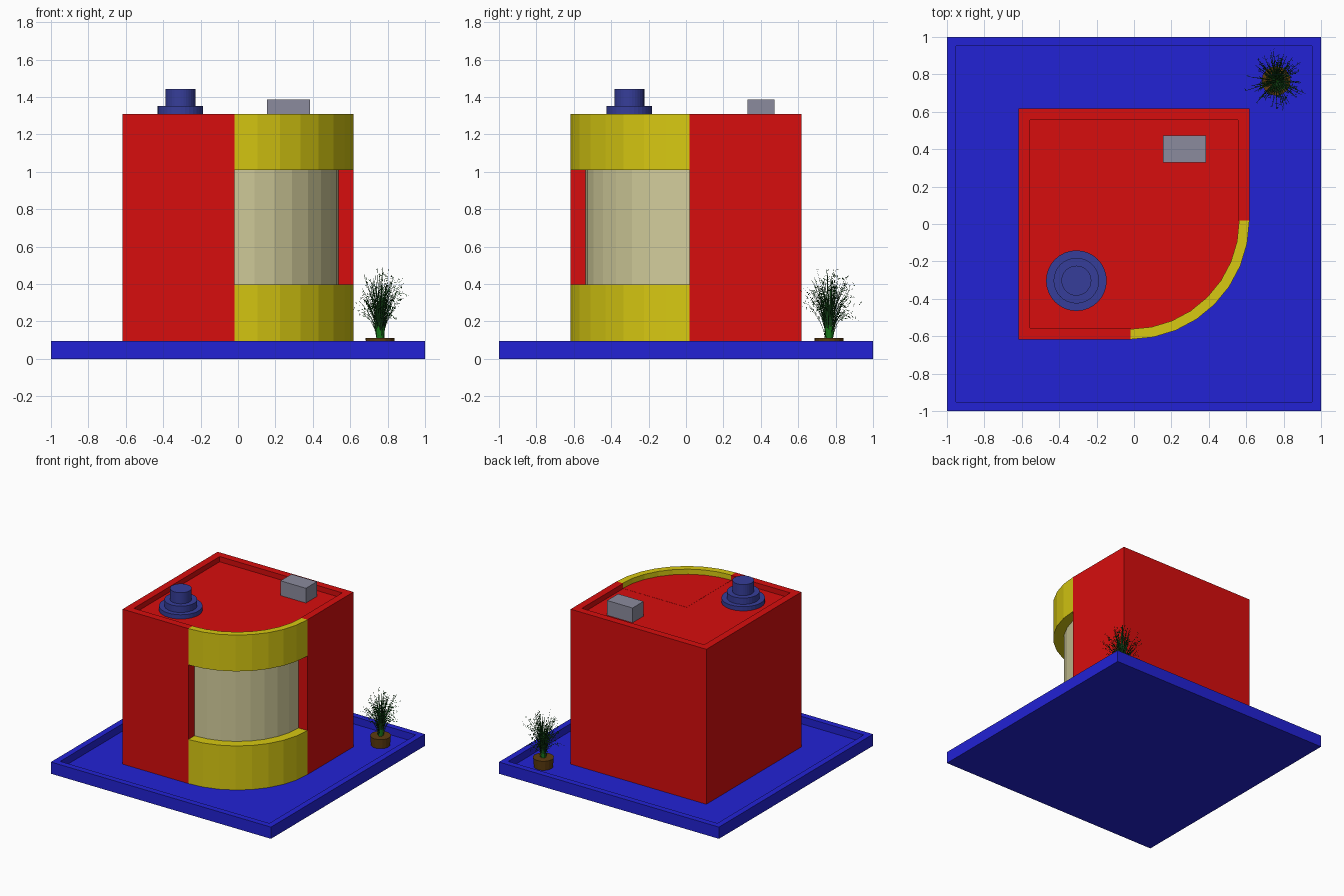
import bpy, bmesh, math, random
from mathutils import Vector

if "Cube" in bpy.data.objects:
    bpy.data.objects.remove(bpy.data.objects["Cube"])

random.seed(4)


def material(name, rgb):
    m = bpy.data.materials.new(name)
    m.diffuse_color = (*rgb, 1)
    m.use_nodes = True
    m.node_tree.nodes["Principled BSDF"].inputs["Base Color"].default_value = m.diffuse_color
    return m


RED = material("red wall", (0.68, 0.004, 0.004))
BLUE = material("base blue", (0.016, 0.016, 0.66))
YELLOW = material("yellow", (0.68, 0.58, 0.006))
GLASS = material("pale glass", (0.65, 0.61, 0.33))
GREY = material("grey", (0.26, 0.26, 0.34))
VENT = material("vent blue", (0.037, 0.048, 0.32))
BROWN = material("pot brown", (0.11, 0.045, 0.005))
DARK = material("dark green", (0.008, 0.06, 0.01))
LEAF = material("leaf green", (0.01, 0.22, 0.012))


def finish(name, bm, *mats):
    mesh = bpy.data.meshes.new(name)
    bm.to_mesh(mesh)
    bm.free()
    for m in mats:
        mesh.materials.append(m)
    ob = bpy.data.objects.new(name, mesh)
    bpy.context.collection.objects.link(ob)
    return ob


def prism(name, outline, z0, z1, mat):
    """Vertical extrusion of a plan outline."""
    bm = bmesh.new()
    face = bm.faces.new([bm.verts.new((x, y, z0)) for x, y in outline])
    top = bmesh.ops.extrude_face_region(bm, geom=[face])["geom"]
    bmesh.ops.translate(bm, vec=(0, 0, z1 - z0),
                        verts=[v for v in top if isinstance(v, bmesh.types.BMVert)])
    bmesh.ops.recalc_face_normals(bm, faces=bm.faces)
    return finish(name, bm, mat)


def arc(r):
    """Quarter circle in the front right corner, from front to right."""
    return [(-0.02 + r * math.sin(math.radians(90) * i / 8),
             0.02 - r * math.cos(math.radians(90) * i / 8)) for i in range(9)]


def box(name, x0, x1, y0, y1, z0, z1, mat):
    return prism(name, [(x0, y0), (x1, y0), (x1, y1), (x0, y1)], z0, z1, mat)


def disc(name, x, y, r0, r1, z0, z1, n, mat):
    bm = bmesh.new()
    bmesh.ops.create_cone(bm, cap_ends=True, segments=n, radius1=r0, radius2=r1, depth=z1 - z0)
    bmesh.ops.translate(bm, vec=(x, y, (z0 + z1) / 2), verts=bm.verts)
    return finish(name, bm, mat)


FLOOR, ROOF, TOP = 0.035, 1.265, 1.308
L, R = -0.617, 0.617
CENTRE = (-0.02, 0.02)

# base tray with a raised rim
bm = bmesh.new()
bmesh.ops.create_cube(bm, size=1)
for v in bm.verts:
    v.co = (v.co.x * 2, v.co.y * 2, (v.co.z + 0.5) * 0.096)
bm.normal_update()
top = [f for f in bm.faces if f.normal.z > 0.9]
bmesh.ops.inset_region(bm, faces=top, thickness=0.07)
bmesh.ops.inset_region(bm, faces=top, thickness=0.0001, depth=FLOOR - 0.096)
finish("base_tray", bm, BLUE)

# red walls and parapet
prism("building_body", [(L, L), (-0.02, L), CENTRE, (R, 0.02), (R, R), (L, R)],
      FLOOR, ROOF, RED)
l, r = L + 0.06, R - 0.06
prism("parapet", [(-0.02, L), (L, L), (L, R), (R, R), (R, 0.02),
                  (r, 0.02), (r, r), (l, r), (l, l), (-0.02, l)], ROOF, TOP, RED)

# rounded corner: yellow plinth, recessed window, yellow fascia, red roof
prism("corner_plinth", arc(0.637) + [CENTRE], FLOOR, 0.397, YELLOW)
prism("corner_window", arc(0.557) + [CENTRE], 0.397, 1.01, GLASS)
prism("corner_fascia", arc(0.637) + arc(0.53)[::-1], 1.01, ROOF, YELLOW)
prism("corner_parapet", arc(0.637) + arc(0.582)[::-1], ROOF, TOP, YELLOW)
prism("corner_roof", arc(0.582) + [CENTRE], ROOF - 0.02, ROOF + 0.001, RED)

# rooftop equipment
for i, (rad, z0, z1) in enumerate([(0.162, ROOF, 1.30), (0.122, 1.30, 1.352), (0.08, 1.352, 1.443)]):
    disc("roof_vent_%d" % (i + 1), -0.308, -0.303, rad, rad, z0, z1, 32, VENT)
box("roof_unit", 0.155, 0.386, 0.33, 0.473, ROOF, 1.386, GREY)

# plant pot
PX, PY = 0.76, 0.765
disc("plant_pot", PX, PY, 0.072, 0.078, FLOOR, 0.112, 16, BROWN)

# grass: arching tapered blades with tiny leaflets towards the tips
bm = bmesh.new()
for k in range(110):
    a = random.uniform(0, math.tau)
    out = Vector((math.cos(a), math.sin(a), 0))
    side = Vector((-out.y, out.x, 0))
    reach = random.uniform(0.02, 0.165)
    height = random.uniform(0.2, 0.40) * (1 - 1.2 * reach) + 0.02
    droop = random.uniform(0.0, 0.9) * reach
    base = Vector((PX, PY, 0.105)) + out * random.uniform(0, 0.022)

    def point(t):
        return base + out * reach * t ** 1.6 + Vector((0, 0, height * t - droop * t ** 4))

    rows = []
    for i in range(6):
        t = i / 5
        w = side * (0.0032 * (1 - t) + 0.0008)
        rows.append((bm.verts.new(point(t) - w), bm.verts.new(point(t) + w)))
    for i in range(5):
        f = bm.faces.new((rows[i][0], rows[i][1], rows[i + 1][1], rows[i + 1][0]))
        f.material_index = 1 if i < 1 else 0
    for j in range(7):
        p = point(random.uniform(0.5, 1.0))
        d = Vector((random.gauss(0, 1), random.gauss(0, 1), random.gauss(0, 0.7))).normalized()
        n = d.orthogonal().normalized() * 0.0025
        ln = random.uniform(0.01, 0.022)
        f = bm.faces.new([bm.verts.new(q) for q in
                          (p, p + d * ln / 2 + n, p + d * ln, p + d * ln / 2 - n)])
        f.material_index = j % 2
finish("grass", bm, DARK, LEAF)
